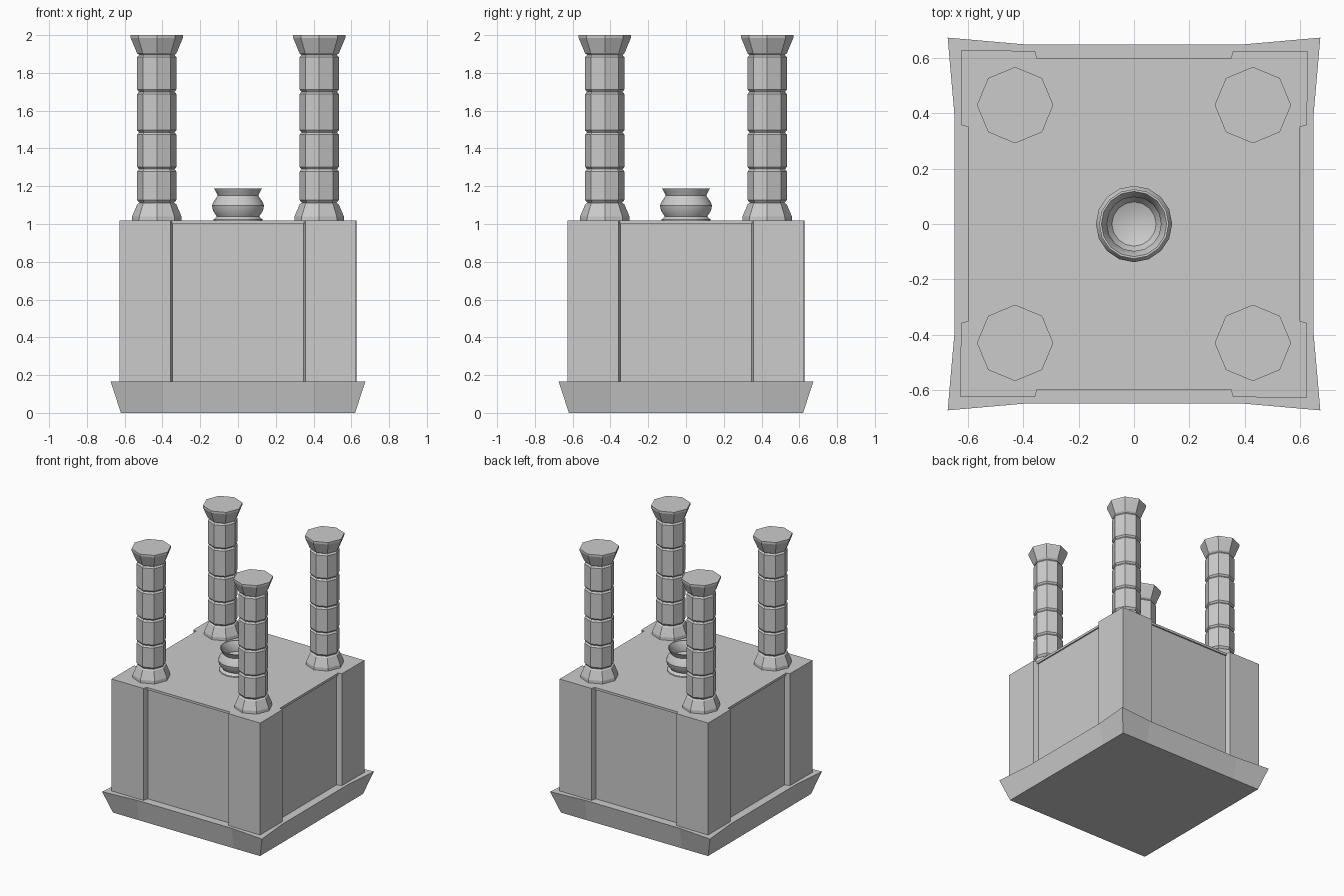
import bpy, bmesh
from math import cos, sin, pi

if "Cube" in bpy.data.objects:
    bpy.data.objects.remove(bpy.data.objects["Cube"])


def finish(bm, name, smooth=False):
    bmesh.ops.recalc_face_normals(bm, faces=bm.faces)
    me = bpy.data.meshes.new(name)
    bm.to_mesh(me)
    bm.free()
    ob = bpy.data.objects.new(name, me)
    bpy.context.collection.objects.link(ob)
    if smooth:
        bpy.context.view_layer.objects.active = ob
        ob.select_set(True)
        bpy.ops.object.shade_smooth_by_angle(angle=0.6)
        ob.select_set(False)
    return ob


def loft(name, rings, smooth=False):
    """Skin a stack of equal-length point rings and cap both ends."""
    bm = bmesh.new()
    rows = [[bm.verts.new(p) for p in ring] for ring in rings]
    n = len(rows[0])
    for a, b in zip(rows, rows[1:]):
        for i in range(n):
            j = (i + 1) % n
            bm.faces.new((a[i], a[j], b[j], b[i]))
    bm.faces.new(rows[0])
    bm.faces.new(rows[-1])
    return finish(bm, name, smooth)


def turned(name, profile, sides, x=0, y=0, smooth=False):
    return loft(name, [[(x + r * cos(2 * pi * i / sides), y + r * sin(2 * pi * i / sides), z)
                        for i in range(sides)] for r, z in profile], smooth)


def box(name, x0, x1, y0, y1, z0, z1):
    return loft(name, [[(x0, y0, z), (x1, y0, z), (x1, y1, z), (x0, y1, z)] for z in (z0, z1)])


def around(points):
    """Repeat one side's outline on all four sides."""
    out = []
    for k in range(4):
        for x, y in points:
            for _ in range(k):
                x, y = -y, x
            out.append((x, y))
    return out


# flared plinth with corners pulled outwards
top = around([(-0.674, -0.674), (-0.40, -0.65), (0.40, -0.65)])
bottom = around([(-0.62, -0.62), (-0.40, -0.62), (0.40, -0.62)])
loft("plinth", [[(x, y, 0) for x, y in bottom], [(x, y, 0.165) for x, y in top]])

# block with corner piers and recessed panels
side = around([(-0.628, -0.626), (-0.358, -0.626), (-0.348, -0.588),
               (0.348, -0.588), (0.358, -0.626)])
loft("altar_block", [[(x, y, z) for x, y in side] for z in (0.16, 1.018)])

# thin lips above the recessed panels
for s in (-1, 1):
    a, b = sorted((s * 0.57, s * 0.598))
    box("panel_lip", -0.35, 0.35, a, b, 1.0, 1.018)
    box("panel_lip", a, b, -0.35, 0.35, 1.0, 1.018)

# octagonal columns: foot, four drums with grooves, flared capital
profile = [(0.133, 1.0), (0.131, 1.04), (0.103, 1.105), (0.092, 1.112)]
joints = [1.115, 1.29, 1.485, 1.70, 1.895]
for lo, hi in zip(joints, joints[1:]):
    profile += [(0.094, lo), (0.104, lo + 0.012), (0.104, hi - 0.012), (0.094, hi)]
profile += [(0.105, 1.905), (0.138, 1.985), (0.138, 2.0)]
for x in (-0.43, 0.43):
    for y in (-0.43, 0.43):
        turned("column", profile, 8, x, y)

# round offering bowl with hollow inside
turned("bowl", [(0.132, 1.01), (0.130, 1.024), (0.112, 1.04), (0.132, 1.07),
                (0.138, 1.098), (0.128, 1.12), (0.107, 1.15), (0.126, 1.187),
                (0.118, 1.187), (0.098, 1.15), (0.10, 1.11), (0.08, 1.08), (0.04, 1.065)],
       16, smooth=True)
